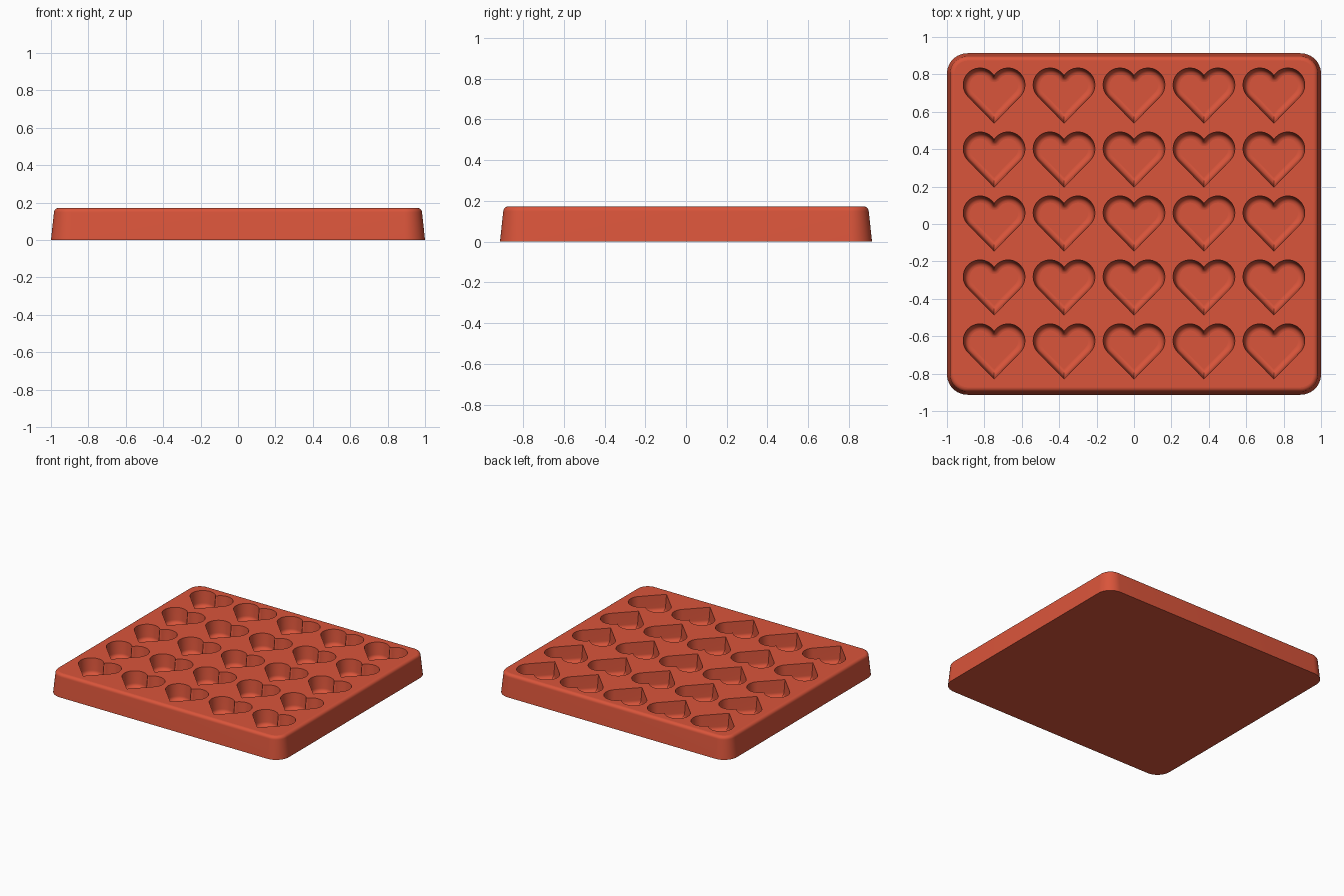
import bpy
import bmesh
from math import sin, cos, pi, atan2, asin, acos, hypot
from mathutils import Vector

cube = bpy.data.objects.get("Cube")
if cube:
    bpy.data.objects.remove(cube, do_unlink=True)

HALF_X, HALF_Y, HEIGHT = 1.0, 0.913, 0.172
CORNER = 0.11
PITCH_X, PITCH_Y = 0.374, 0.342
DEPTH = 0.12


def plate_ring(inset):
    """Rounded rectangle shrunk by inset, with fixed corner centres."""
    points, steps = [], 12
    radius = CORNER - inset
    for quarter, (sx, sy) in enumerate(((1, 1), (-1, 1), (-1, -1), (1, -1))):
        for i in range(steps + 1):
            a = (quarter + i / steps) * pi / 2
            points.append(Vector((sx * (HALF_X - CORNER) + radius * cos(a),
                                  sy * (HALF_Y - CORNER) + radius * sin(a))))
    return points


def heart_ring(inset):
    """Two round lobes running straight into a point, offset inwards."""
    radius, centre = 0.09, Vector((0.075, 0.06))
    tip = Vector((0, -0.145))
    cusp = Vector((0, centre.y + (radius ** 2 - centre.x ** 2) ** 0.5))
    start = acos(-centre.x / radius)
    to_lobe = centre - tip
    half_angle = atan2(to_lobe.x, to_lobe.y) + asin(radius / hypot(*to_lobe))
    half = []
    # Rounded tongue where the lobes meet
    fan = 4
    for i in range(fan):
        a = -pi / 2 + (start - pi + pi / 2) * i / fan
        half.append(cusp + inset * Vector((cos(a), sin(a))))
    # Lobe arc, ending tangent to the straight flank
    steps = 24
    for i in range(steps + 1):
        a = start + (-half_angle - start) * i / steps
        half.append(centre + (radius - inset) * Vector((cos(a), sin(a))))
    point = tip + Vector((0, inset / sin(half_angle)))
    mirrored = [Vector((-p.x, p.y)) for p in reversed(half[1:])]
    return half + [point] + mirrored


def add_wall(bm, ring, profile, origin=(0, 0)):
    """Skin a ring through (inset, z) steps; return the last row of verts."""
    previous = None
    for inset, z in profile:
        row = [bm.verts.new((p.x + origin[0], p.y + origin[1], z))
               for p in ring(inset)]
        if previous:
            for i in range(len(row)):
                j = (i + 1) % len(row)
                bm.faces.new((previous[i], previous[j], row[j], row[i]))
        previous = row
    return previous


def rounding(x, z, size, steps=6):
    """Quarter round from the wall to the flat, as (inset, z) offsets."""
    return [(x + size * (1 - cos(i / steps * pi / 2)),
             z + size * sin(i / steps * pi / 2)) for i in range(steps + 1)]


bm = bmesh.new()

# Tapered outer wall with a rounded top edge
edge = 0.024
add_wall(bm, plate_ring, [(0, 0)] + rounding(0.016, HEIGHT - edge, edge))
bm.faces.new([v for v in bm.verts if v.co.z < 1e-6])

# Heart pockets with slightly drafted walls and a rounded floor edge
fillet = 0.028
floor_curve = [(x, HEIGHT - DEPTH - z)
               for x, z in rounding(0.008, -fillet, fillet)]
for row in range(-2, 3):
    for column in range(-2, 3):
        floor = add_wall(bm, heart_ring, [(0, HEIGHT)] + floor_curve,
                         (column * PITCH_X, row * PITCH_Y))
        bm.faces.new(floor)
bmesh.ops.remove_doubles(bm, verts=bm.verts[:], dist=1e-5)

# Flat top around the pockets
rim = [e for e in bm.edges if e.is_boundary
       and all(v.co.z > HEIGHT - 1e-4 for v in e.verts)]
bmesh.ops.triangle_fill(bm, edges=rim, use_beauty=True, normal=(0, 0, 1))
bmesh.ops.recalc_face_normals(bm, faces=bm.faces[:])

mesh = bpy.data.meshes.new("heart_mould_tray")
bm.to_mesh(mesh)
bm.free()
tray = bpy.data.objects.new("heart_mould_tray", mesh)
bpy.context.collection.objects.link(tray)

# Single silicone red
red = bpy.data.materials.new("silicone_red")
red.use_nodes = True
colour = (0.70, 0.09, 0.043, 1)
red.diffuse_color = colour
red.node_tree.nodes["Principled BSDF"].inputs["Base Color"].default_value = colour
mesh.materials.append(red)

# Smooth walls, flat top, floors and base
bpy.ops.object.select_all(action='DESELECT')
tray.select_set(True)
bpy.context.view_layer.objects.active = tray
bpy.ops.object.shade_smooth_by_angle(angle=pi / 6)
for face in mesh.polygons:
    if abs(face.normal.z) > 0.999:
        face.use_smooth = False
